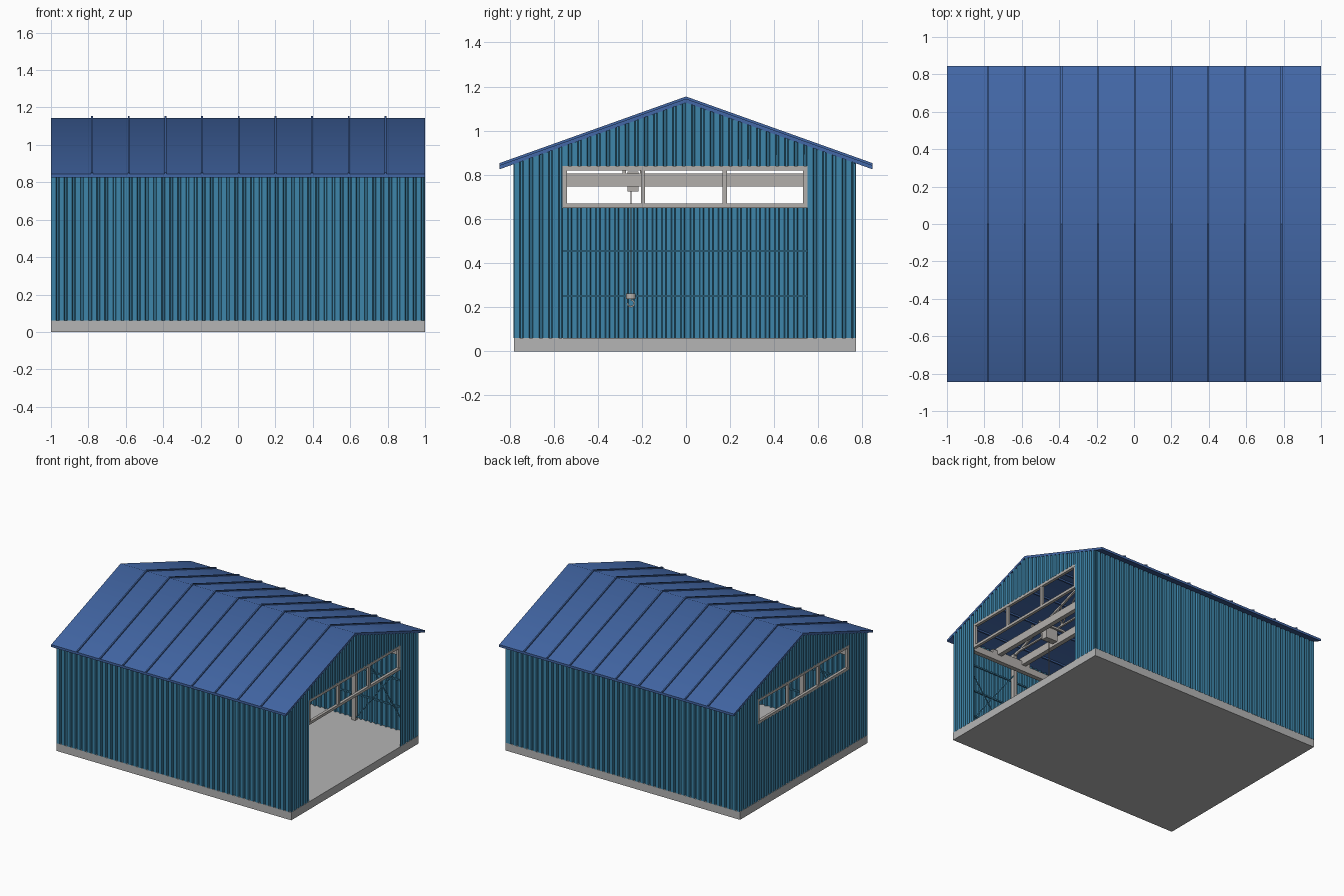
import bpy, bmesh, math
from mathutils import Vector, Matrix

if "Cube" in bpy.data.objects:
    bpy.data.objects.remove(bpy.data.objects["Cube"])


def material(name, rgb):
    m = bpy.data.materials.new(name)
    m.diffuse_color = (*rgb, 1)
    m.use_nodes = True
    m.node_tree.nodes["Principled BSDF"].inputs["Base Color"].default_value = m.diffuse_color
    return m


TEAL = material("teal cladding", (0.048, 0.235, 0.40))
BLUE = material("blue roof", (0.055, 0.135, 0.38))
CONCRETE = material("concrete grey", (0.46, 0.46, 0.46))
STEEL = material("light steel", (0.45, 0.43, 0.41))

Y0, Y1, FLOOR = -0.78, 0.77, 0.06
RIDGE, SLOPE, THICK, EAVE = 1.145, 0.357, 0.018, 0.845
WIN = (-0.56, 0.55, 0.65, 0.84)      # window strip y0, y1, z0, z1


def under_roof(y):
    return RIDGE - THICK - SLOPE * abs(y)


def finish(name, bm, mat):
    me = bpy.data.meshes.new(name)
    bmesh.ops.recalc_face_normals(bm, faces=bm.faces)
    bm.to_mesh(me)
    bm.free()
    me.materials.append(mat)
    ob = bpy.data.objects.new(name, me)
    bpy.context.collection.objects.link(ob)
    return ob


def beams(name, items, mat):
    """Square bars, each (start, end, width, height)."""
    bm = bmesh.new()
    for a, b, w, h in items:
        a, b = Vector(a), Vector(b)
        d = (b - a).normalized()
        side = d.cross(Vector((0, 0, 1)))
        side = side.normalized() if side.length > 1e-4 else Vector((1, 0, 0))
        up = side.cross(d)
        rot = Matrix((d, side, up)).transposed().to_4x4()
        size = Matrix.Diagonal(((b - a).length, w, h, 1))
        bmesh.ops.create_cube(bm, size=1, matrix=Matrix.Translation((a + b) / 2) @ rot @ size)
    return finish(name, bm, mat)


def cladding(name, axis, pos, u0, u1, zb, zt):
    """Ribbed sheet; axis 'x' runs along x at y=pos, axis 'y' along y at x=pos."""
    n = max(1, round((u1 - u0) / 0.043))
    p = (u1 - u0) / n
    inward = -1 if pos > 0 else 1
    bm = bmesh.new()
    prev = None
    prof = [(0, 0), (0.55, 0), (0.65, 0.012), (0.9, 0.012)]
    pts = [(u0 + (i + f) * p, o) for i in range(n) for f, o in prof] + [(u1, 0)]
    for u, o in pts:
        v = pos + inward * o
        xy = (u, v) if axis == 'x' else (v, u)
        top = zt(u) if callable(zt) else zt
        cur = [bm.verts.new((*xy, zb)), bm.verts.new((*xy, top))]
        if prev:
            bm.faces.new((prev[0], cur[0], cur[1], prev[1]))
        prev = cur
    ob = finish(name, bm, TEAL)
    mod = ob.modifiers.new("thickness", 'SOLIDIFY')
    mod.thickness = 0.003
    mod.offset = 0


def roof_shell(name, x0, x1, lift, thick, mat, e=EAVE):
    """Folded roof section extruded along x."""
    top = [(-e, RIDGE + lift - SLOPE * e), (0, RIDGE + lift), (e, RIDGE + lift - SLOPE * e)]
    sect = top + [(y, z - thick) for y, z in reversed(top)]
    bm = bmesh.new()
    a = [bm.verts.new((x0, y, z)) for y, z in sect]
    b = [bm.verts.new((x1, y, z)) for y, z in sect]
    for i in range(6):
        j = (i + 1) % 6
        bm.faces.new((a[i], a[j], b[j], b[i]))
    for r in (a, b):
        bm.faces.new((r[0], r[1], r[4], r[5]))
        bm.faces.new((r[1], r[2], r[3], r[4]))
    return finish(name, bm, mat)


# Concrete slab
beams("floor_slab", [((-1, -0.005, 0.03), (1, -0.005, 0.03), Y1 - Y0, FLOOR)], CONCRETE)

# Roof with standing seams
roof = roof_shell("roof", -1, 1, 0, THICK, BLUE)
bpy.context.view_layer.objects.active = roof
roof.select_set(True)
bpy.ops.object.shade_smooth_by_angle(angle=math.radians(45))
for i in range(9):
    x = -0.78 + i * 0.196
    roof_shell(f"roof_seam_{i + 1}", x - 0.005, x + 0.005, 0.01, 0.012, BLUE, EAVE + 0.001)

# Side walls
cladding("front_wall", 'x', Y0, -0.998, 0.998, FLOOR, under_roof(Y0))
cladding("back_wall", 'x', Y1, -0.998, 0.998, FLOOR, under_roof(Y1))

# End walls: right has a tall open doorway, left is closed below the window
for side, sx in (("right", 0.998), ("left", -0.998)):
    cladding(side + "_wall_corner_a", 'y', sx, Y0, WIN[0], FLOOR, under_roof)
    cladding(side + "_wall_corner_b", 'y', sx, WIN[1], Y1, FLOOR, under_roof)
    cladding(side + "_gable_a", 'y', sx, WIN[0], 0, WIN[3], under_roof)
    cladding(side + "_gable_b", 'y', sx, 0, WIN[1], WIN[3], under_roof)
cladding("left_wall_lower", 'y', -0.998, WIN[0], WIN[1], FLOOR, WIN[2])

# Window frames with two mullions
for side, x in (("right", 0.988), ("left", -0.988)):
    ya, yb, za, zb = WIN
    fr = [((x, ya, z), (x, yb, z), 0.022, 0.02) for z in (za + 0.01, zb - 0.01)]
    fr += [((x, y, za), (x, y, zb), 0.02, 0.02) for y in (ya + 0.01, -0.195, 0.175, yb - 0.01)]
    beams(side + "_window_frame", fr, STEEL)

# Columns and roof trusses
FRAMES = (-0.965, -0.48, 0.0, 0.48, 0.965)
cols, truss = [], []
for x in FRAMES:
    for s in (-1, 1):
        cols.append(((x, s * 0.735, FLOOR), (x, s * 0.735, 0.86), 0.03, 0.03))
        truss.append(((x, 0, 1.112), (x, s * 0.74, under_roof(0.74) - 0.015), 0.014, 0.014))
        for k in range(3):
            ya, yb = s * k * 0.22, s * (k + 1) * 0.22
            truss.append(((x, yb, 0.868), (x, yb, under_roof(yb) - 0.015), 0.008, 0.008))
            truss.append(((x, yb, 0.868), (x, ya, under_roof(ya) - 0.015), 0.008, 0.008))
    truss.append(((x, -0.74, 0.868), (x, 0.74, 0.868), 0.014, 0.012))
beams("columns", cols, STEEL)
beams("roof_trusses", truss, STEEL)

# Purlins, wall rails and cross bracing
beams("purlins", [((-0.98, s * y, under_roof(y) - 0.007), (0.98, s * y, under_roof(y) - 0.007), 0.012, 0.012)
                  for s in (-1, 1) for y in (0.04, 0.22, 0.44, 0.66)], BLUE)
rails = [((-0.98, y, z), (0.98, y, z), 0.01, 0.01) for y in (Y0 + 0.02, Y1 - 0.02) for z in (0.25, 0.455, 0.66)]
rails += [((-0.978, Y0 + 0.02, z), (-0.978, Y1 - 0.02, z), 0.01, 0.01) for z in (0.25, 0.455)]
beams("wall_rails", rails, TEAL)
brace = []
for y in (-0.73, 0.73):
    for xa, xb in ((-0.965, -0.48), (0.48, 0.965)):
        brace += [((xa, y, FLOOR), (xb, y, 0.7), 0.007, 0.007), ((xb, y, FLOOR), (xa, y, 0.7), 0.007, 0.007)]
beams("cross_bracing", brace, TEAL)

# Overhead crane: runways, twin bridge girders, end carriages and trolley
beams("crane_runways", [((-0.95, y, 0.725), (0.93, y, 0.725), 0.035, 0.05) for y in (-0.67, 0.67)], STEEL)
beams("crane_girders", [((x, -0.68, 0.777), (x, 0.68, 0.777), 0.035, 0.06) for x in (0.46, 0.68)], STEEL)
beams("crane_carriages", [((0.4, y, 0.765), (0.74, y, 0.765), 0.03, 0.03) for y in (-0.67, 0.67)], STEEL)
beams("hoist_trolley", [((0.44, y, 0.815), (0.70, y, 0.815), 0.015, 0.016) for y in (-0.28, -0.2)]
      + [((0.52, -0.24, 0.77), (0.62, -0.24, 0.77), 0.05, 0.09)], STEEL)
beams("hoist_cable", [((0.57, -0.25, 0.26), (0.57, -0.25, 0.75), 0.005, 0.005)], STEEL)

# Hook block and hook
bm = bmesh.new()
bmesh.ops.create_cone(bm, cap_ends=True, segments=12, radius1=0.022, radius2=0.022, depth=0.025,
                      matrix=Matrix.Translation((0.57, -0.25, 0.25)))
finish("hook_block", bm, STEEL)
hook = [(0.57, -0.25 + 0.016 * math.sin(a), 0.218 + 0.016 * math.cos(a))
        for a in [math.radians(d) for d in range(0, 271, 45)]]
beams("crane_hook", [(p, q, 0.007, 0.007) for p, q in zip(hook, hook[1:])], STEEL)
